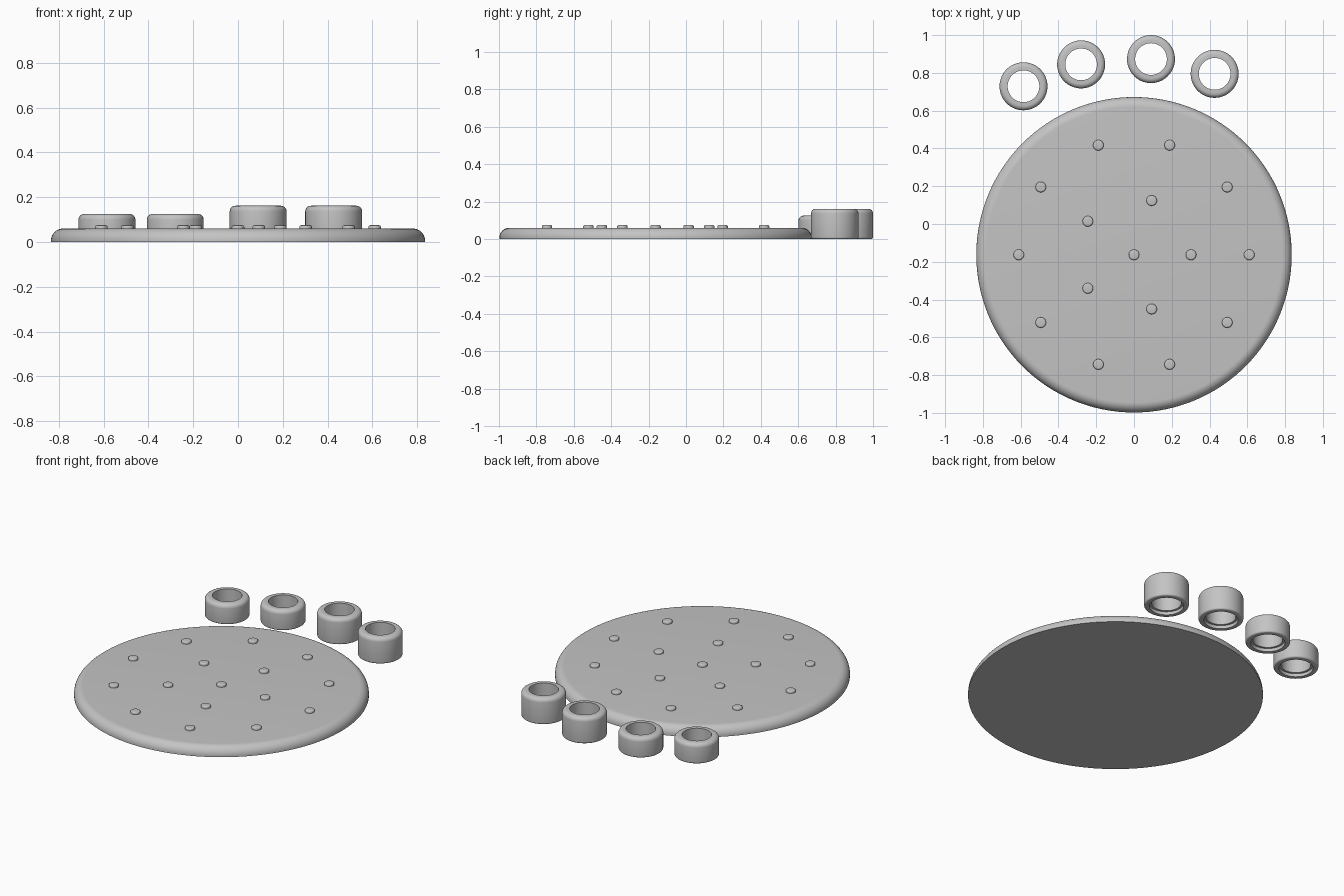
import bpy, bmesh, math

if "Cube" in bpy.data.objects:
    bpy.data.objects.remove(bpy.data.objects["Cube"])

grey = bpy.data.materials.new("plain grey")
grey.diffuse_color = (0.55, 0.55, 0.55, 1)
grey.use_nodes = True
grey.node_tree.nodes["Principled BSDF"].inputs["Base Color"].default_value = grey.diffuse_color


def arc(cr, cz, radius, start, end, steps=6):
    """Points (r, z) of a fillet arc, angles in degrees."""
    angles = [math.radians(start + (end - start) * i / steps) for i in range(steps + 1)]
    return [(cr + radius * math.cos(a), cz + radius * math.sin(a)) for a in angles]


def lathe(name, profile, location, closed=False, sides=64):
    """Revolve an (r, z) profile about the vertical axis."""
    bm = bmesh.new()
    verts = [bm.verts.new((r, 0, z)) for r, z in profile]
    pairs = list(zip(verts, verts[1:]))
    if closed:
        pairs.append((verts[-1], verts[0]))
    edges = [bm.edges.new(p) for p in pairs]
    bmesh.ops.spin(bm, geom=verts + edges, cent=(0, 0, 0), axis=(0, 0, 1),
                   angle=math.tau, steps=sides)
    bmesh.ops.remove_doubles(bm, verts=bm.verts, dist=1e-5)
    bmesh.ops.recalc_face_normals(bm, faces=bm.faces)
    mesh = bpy.data.meshes.new(name)
    bm.to_mesh(mesh)
    bm.free()
    obj = bpy.data.objects.new(name, mesh)
    obj.location = location
    mesh.materials.append(grey)
    bpy.context.collection.objects.link(obj)
    bpy.ops.object.select_all(action='DESELECT')
    obj.select_set(True)
    bpy.context.view_layer.objects.active = obj
    bpy.ops.object.shade_smooth_by_angle(angle=math.radians(30))
    return obj


# Round base plate with a filleted upper rim
CY, R, H = -0.163, 0.835, 0.06
F = 0.053
lathe("base_plate", [(0, 0), (R, 0)] + arc(R - F, H - F, F, 0, 90, 10) + [(0, H)],
      (0, CY, 0), sides=128)

# Pegs: one in the centre, a ring of five and a ring of ten
peg = [(0, -0.01), (0.028, -0.01)] + arc(0.02, 0.007, 0.008, 0, 90, 4) + [(0, 0.015)]
for count, radius in ((1, 0), (5, 0.302), (10, 0.61)):
    for i in range(count):
        a = math.tau * i / count
        lathe("peg", peg, (radius * math.cos(a), CY + radius * math.sin(a), H), sides=24)

# Loose collars: rounded outside, through hole, wider recess underneath
for x, y, h in ((-0.585, 0.729, 0.125), (-0.28, 0.845, 0.125),
                (0.09, 0.873, 0.162), (0.427, 0.795, 0.162)):
    outer, hole, recess = 0.127, 0.084, 0.097
    profile = ([(recess, 0)] + arc(outer - 0.01, 0.01, 0.01, -90, 0, 4)
               + arc(outer - 0.025, h - 0.025, 0.025, 0, 90)
               + [(hole, h), (hole, 0.02), (recess, 0.02)])
    lathe("collar", profile, (x, y, 0), closed=True)
